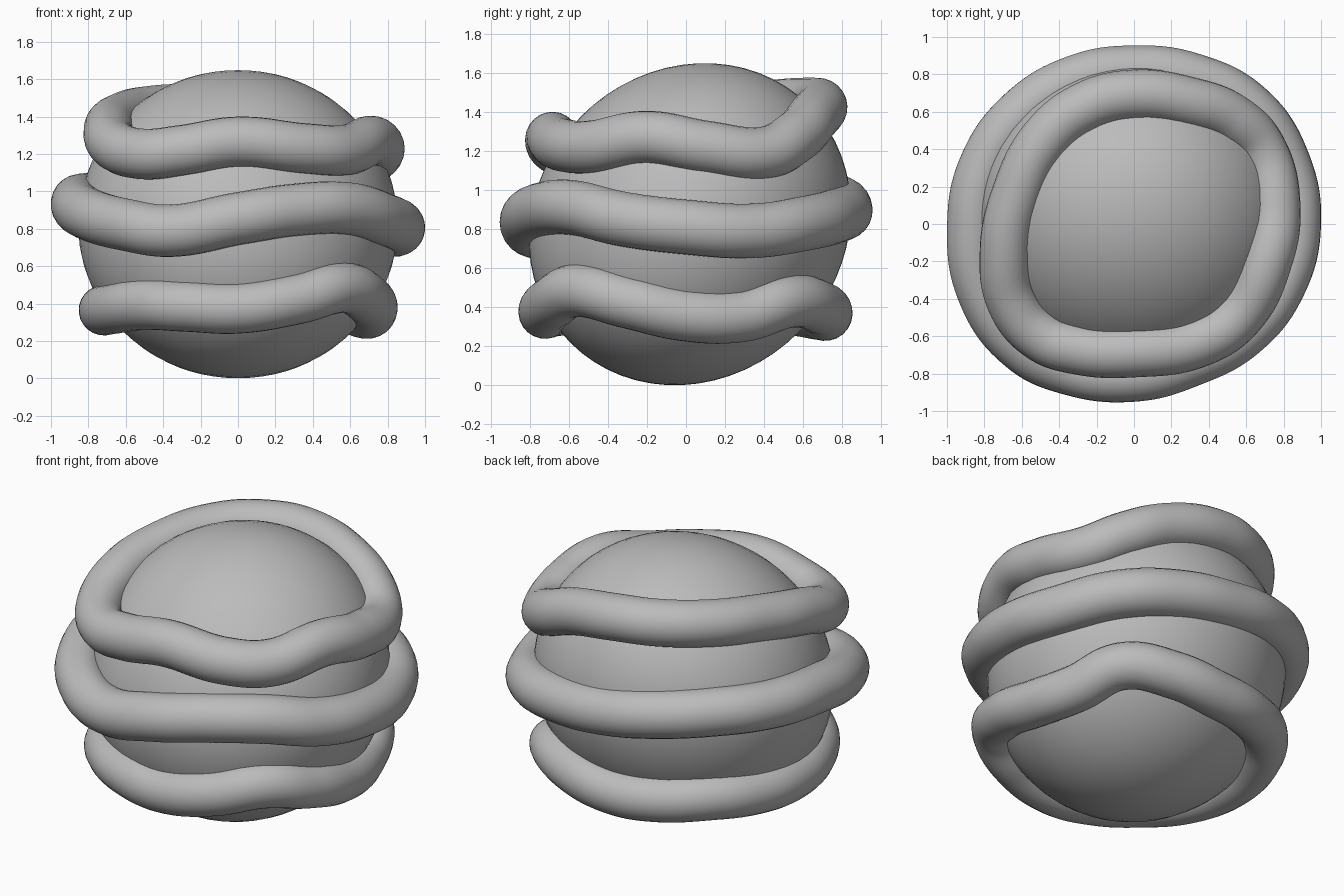
import bpy, math
from mathutils import Matrix

if "Cube" in bpy.data.objects:
    bpy.data.objects.remove(bpy.data.objects["Cube"])

grey = bpy.data.materials.new("plain_grey")
grey.diffuse_color = (0.5, 0.5, 0.5, 1)
grey.use_nodes = True
grey.node_tree.nodes["Principled BSDF"].inputs["Base Color"].default_value = grey.diffuse_color

CENTRE_Z = 0.825


def ring(name, points, radius):
    """Closed smooth tube through the given points, as a mesh."""
    cu = bpy.data.curves.new(name, 'CURVE')
    cu.dimensions = '3D'
    cu.resolution_u = 12
    cu.bevel_depth = radius
    cu.bevel_resolution = 10
    sp = cu.splines.new('BEZIER')
    sp.bezier_points.add(len(points) - 1)
    sp.use_cyclic_u = True
    for bp, p in zip(sp.bezier_points, points):
        bp.co = p
        bp.handle_left_type = bp.handle_right_type = 'AUTO'
    ob = bpy.data.objects.new(name, cu)
    bpy.context.collection.objects.link(ob)
    bpy.ops.object.select_all(action='DESELECT')
    ob.select_set(True)
    bpy.context.view_layer.objects.active = ob
    bpy.ops.object.convert(target='MESH')
    ob = bpy.context.object
    ob.data.materials.clear()
    ob.data.materials.append(grey)
    bpy.ops.object.shade_smooth()
    return ob


def polar(deg, r, z):
    a = math.radians(deg)
    return (r * math.cos(a), r * math.sin(a), z)


# Core: slightly squashed ball, leaning a little to the back
bpy.ops.mesh.primitive_uv_sphere_add(segments=64, ring_count=32, radius=1)
core = bpy.context.object
core.name = "core_ball"
core.data.transform(Matrix.Translation((0, 0.02, CENTRE_Z))
                    @ Matrix.Rotation(math.radians(45), 4, 'X')
                    @ Matrix.Diagonal((0.855, 0.862, 0.785, 1)))
core.data.materials.append(grey)
bpy.ops.object.shade_smooth()

# Upper ring: high at the back left, low at the right rear
ring("upper_ring", [
    (0, -0.685, 1.265), (0.35, -0.63, 1.23), (0.56, -0.49, 1.22),
    (0.71, -0.2, 1.27), (0.755, 0.1, 1.22), (0.68, 0.4, 1.19),
    (0.53, 0.56, 1.27), (0.3, 0.65, 1.37), (0, 0.69, 1.43),
    (-0.25, 0.63, 1.44), (-0.47, 0.46, 1.43), (-0.63, 0.15, 1.39),
    (-0.69, -0.15, 1.33), (-0.65, -0.42, 1.24), (-0.5, -0.6, 1.2),
    (-0.3, -0.67, 1.22)], 0.135)

# Middle ring: widest, gently waving
ring("middle_ring", [polar(*p) for p in [
    (0, 0.86, 0.81), (22, 0.868, 0.79), (45, 0.87, 0.83),
    (68, 0.835, 0.87), (90, 0.815, 0.90), (112, 0.825, 0.94),
    (135, 0.84, 0.965), (158, 0.855, 0.96), (180, 0.86, 0.94),
    (205, 0.885, 0.88), (228, 0.885, 0.82), (245, 0.85, 0.79),
    (270, 0.81, 0.855), (292, 0.79, 0.90), (315, 0.82, 0.91),
    (338, 0.845, 0.85)]], 0.14)

# Lower ring: rises at the corners, follows the ball surface
ring("lower_ring", [
    polar(a, math.sqrt(0.725 - (z - CENTRE_Z) ** 2), z) for a, z in [
        (0, 0.36), (23, 0.355), (45, 0.43), (68, 0.40), (90, 0.365),
        (112, 0.37), (135, 0.39), (158, 0.375), (180, 0.365),
        (205, 0.375), (228, 0.395), (248, 0.385), (270, 0.375),
        (295, 0.425), (315, 0.485), (337, 0.425)]], 0.135)
